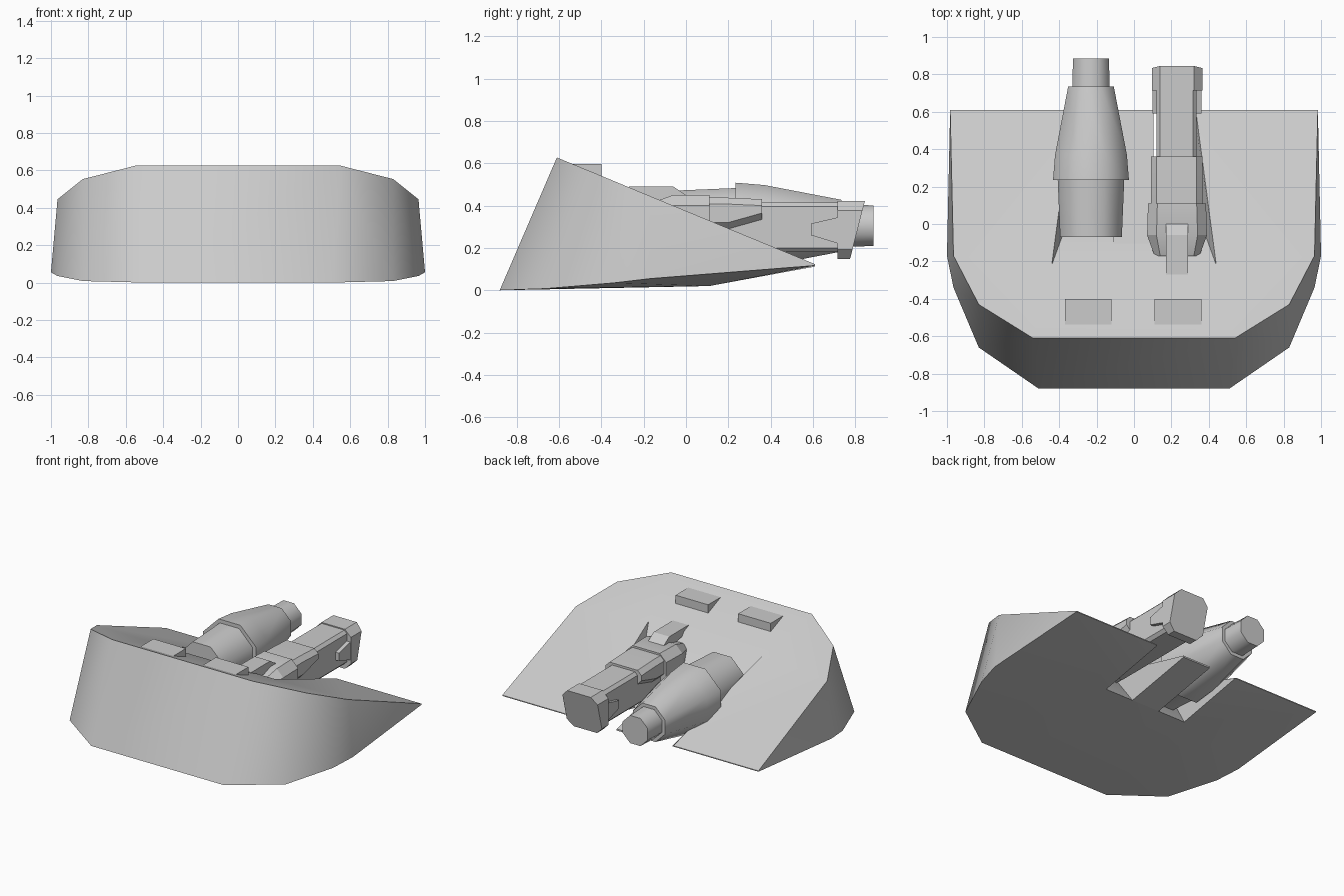
import bpy, bmesh, math

cube = bpy.data.objects.get("Cube")
if cube:
    bpy.data.objects.remove(cube, do_unlink=True)

grey = bpy.data.materials.new("plain_grey")
grey.use_nodes = True
COL = (0.6, 0.6, 0.6, 1)
grey.diffuse_color = COL
grey.node_tree.nodes["Principled BSDF"].inputs["Base Color"].default_value = COL


def finish(name, bm, angle=30):
    bmesh.ops.remove_doubles(bm, verts=bm.verts, dist=1e-5)
    bmesh.ops.recalc_face_normals(bm, faces=bm.faces)
    me = bpy.data.meshes.new(name)
    bm.to_mesh(me)
    bm.free()
    me.materials.append(grey)
    ob = bpy.data.objects.new(name, me)
    bpy.context.collection.objects.link(ob)
    bpy.ops.object.select_all(action='DESELECT')
    ob.select_set(True)
    bpy.context.view_layer.objects.active = ob
    bpy.ops.object.shade_smooth_by_angle(angle=math.radians(angle))
    return ob


def loft(name, rings, angle=30):
    """Skin a list of equal-length rings and cap both ends."""
    bm = bmesh.new()
    vs = [[bm.verts.new(p) for p in r] for r in rings]
    n = len(vs[0])
    for a, b in zip(vs, vs[1:]):
        for i in range(n):
            j = (i + 1) % n
            bm.faces.new((a[i], a[j], b[j], b[i]))
    bm.faces.new(vs[0])
    bm.faces.new(vs[-1])
    return finish(name, bm, angle)


def slab(name, profile, x0, x1):
    """Side profile of (y, z) points extruded across x."""
    return loft(name, [[(x, y, z) for y, z in profile] for x in (x0, x1)], 1)


def chamfer_ring(y, x0, x1, z0, z1, c, lean=0):
    """Chamfered rectangle across the barrel; lean pulls the lower edge back."""
    pts = [(x0 + c, z0), (x1 - c, z0), (x1, z0 + c), (x1, z1 - c),
           (x1 - c, z1), (x0 + c, z1), (x0, z1 - c), (x0, z0 + c)]
    return [(x, y - lean * (z1 - z) / (z1 - z0), z) for x, z in pts]


def octagon(y, r, cx=-0.23, cz=0.305):
    R = r / math.cos(math.pi / 8)
    return [(cx + R * math.cos((i + .5) * math.pi / 4), y,
             cz + R * math.sin((i + .5) * math.pi / 4)) for i in range(8)]


# Wedge hull: sloping deck, raked sides, and a notch open at the back
top = [(.54, -.61, .627), (.83, -.43, .553), (.965, -.17, .445), (.983, .61, .123)]
low = [(.51, -.88, 0), (.83, -.66, .008), (.965, -.34, .035), (1, -.17, .055),
       (.983, .61, .117)]
nt = [(.44, -.22, .465), (.33, .61, .123)]
nb = [(.32, .11, .02), (.32, .61, .117)]
bm = bmesh.new()


def face(*pts):
    bm.faces.new([bm.verts.new(p) for p in pts])


def flip(p):
    return (-p[0], p[1], p[2])


for m in (lambda p: p, flip):
    T, L, NT, NB = ([m(p) for p in s] for s in (top, low, nt, nb))
    face(T[0], T[1], T[2], NT[0])
    face(T[2], T[3], NT[1], NT[0])
    face(T[0], T[1], L[1], L[0])
    face(T[1], T[2], L[2], L[1])
    face(T[2], L[3], L[2])
    face(T[2], T[3], L[4], L[3])
    for a, b in zip(L, L[1:]):
        face(NB[0], a, b)
    face(NB[0], L[4], NB[1])
    face(NT[0], NT[1], NB[1], NB[0])
    face(NT[1], T[3], L[4], NB[1])
for a, b in ((top[0], nt[0]), (top[0], low[0]), (low[0], nb[0]), (nt[0], nb[0])):
    face(a, flip(a), flip(b), b)
finish("hull", bm, 35)

# Centre floor strip between the barrels
slab("notch_floor", [(-.11, .31), (.61, .123), (.61, .112), (.11, .02), (-.11, .2)],
     -.11, .105)

# Two low blocks on the deck
for side, x0 in (("right", -.37), ("left", .11)):
    slab(side + "_deck_block", [(-.54, .597), (-.4, .597), (-.4, .52), (-.52, .57)],
         x0, x0 + .25)

# Round barrel: rear cylinder, tapered jacket and muzzle
loft("round_barrel_rear", [octagon(-.07, .165), octagon(.24, .178)], 50)
loft("round_barrel_jacket", [octagon(.235, .203), octagon(.37, .192),
                             octagon(.735, .122)], 50)
loft("round_barrel_muzzle", [octagon(.73, .1), octagon(.885, .096)], 50)

# Square barrel: core, collar, sleeve and muzzle
loft("square_barrel_core", [chamfer_ring(y, .12, .335, .18, .415, .02)
                            for y in (.05, .73)], 20)
loft("square_barrel_collar", [chamfer_ring(-.17, .11, .35, .25, .41, .03),
                              chamfer_ring(-.06, .07, .39, .2, .45, .05),
                              chamfer_ring(.11, .075, .385, .2, .45, .05)], 20)
loft("square_barrel_sleeve", [chamfer_ring(.1, .09, .365, .29, .437, .03),
                              chamfer_ring(.2, .09, .365, .29, .437, .03),
                              chamfer_ring(.36, .09, .365, .335, .43, .03)], 20)
loft("square_barrel_muzzle", [chamfer_ring(.715, .095, .365, .148, .422, .045),
                              chamfer_ring(.845, .095, .365, .148, .422, .045, .07)], 20)
slab("muzzle_cheek", [(.59, .26), (.59, .315), (.72, .345), (.72, .22)], .1, .362)

# Fin on top of the collar
slab("sight_fin", [(-.27, .45), (-.27, .49), (-.06, .49), (0, .45), (0, .4)], .17, .29)
